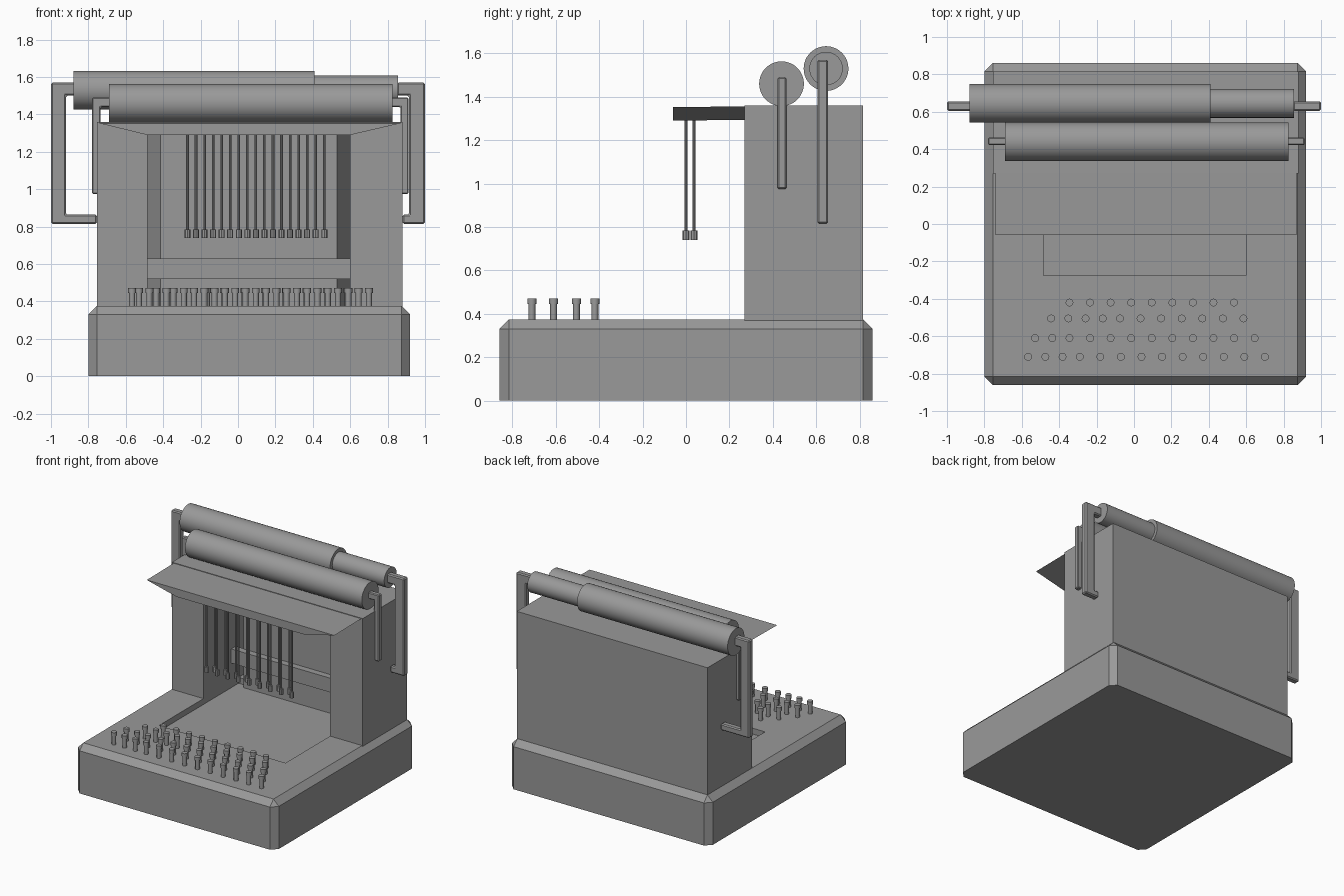
import bpy, bmesh, math
from mathutils import Matrix, Vector

if "Cube" in bpy.data.objects:
    bpy.data.objects.remove(bpy.data.objects["Cube"])

grey = bpy.data.materials.new("plain_grey")
grey.use_nodes = True
shade = (0.32, 0.32, 0.32, 1)
grey.diffuse_color = shade
grey.node_tree.nodes["Principled BSDF"].inputs["Base Color"].default_value = shade


def finish(bm, name, smooth=False):
    bmesh.ops.recalc_face_normals(bm, faces=bm.faces)
    mesh = bpy.data.meshes.new(name)
    bm.to_mesh(mesh)
    bm.free()
    mesh.materials.append(grey)
    obj = bpy.data.objects.new(name, mesh)
    bpy.context.collection.objects.link(obj)
    if smooth:
        bpy.ops.object.select_all(action='DESELECT')
        obj.select_set(True)
        bpy.context.view_layer.objects.active = obj
        bpy.ops.object.shade_smooth_by_angle(angle=math.radians(40))
    return obj


def add_box(bm, low, high):
    low, high = Vector(low), Vector(high)
    size = Matrix.Diagonal((*(high - low), 1))
    bmesh.ops.create_cube(bm, size=1, matrix=Matrix.Translation((low + high) / 2) @ size)


def box(name, low, high):
    bm = bmesh.new()
    add_box(bm, low, high)
    return finish(bm, name)


def add_rod(bm, start, end, radius, sides):
    start, end = Vector(start), Vector(end)
    axis = end - start
    turn = axis.to_track_quat('Z', 'Y').to_matrix().to_4x4()
    bmesh.ops.create_cone(bm, cap_ends=True, segments=sides, radius1=radius, radius2=radius,
                          depth=axis.length, matrix=Matrix.Translation((start + end) / 2) @ turn)


def prism(name, outline, offset, bevel=0):
    """Extrude a closed outline of 3D points along an offset."""
    bm = bmesh.new()
    face = bm.faces.new([bm.verts.new(p) for p in outline])
    grown = bmesh.ops.extrude_face_region(bm, geom=[face], use_keep_orig=True)
    moved = [g for g in grown["geom"] if isinstance(g, bmesh.types.BMVert)]
    bmesh.ops.translate(bm, verts=moved, vec=offset)
    if bevel:
        bmesh.ops.recalc_face_normals(bm, faces=bm.faces)
        bmesh.ops.bevel(bm, geom=bm.edges[:], offset=bevel, segments=1, affect='EDGES')
    return finish(bm, name)


LEFT, RIGHT = -0.755, 0.88          # body sides
OPEN_L, OPEN_R = -0.485, 0.60       # opening sides
DECK, ROOF = 0.375, 1.36

# Base with chamfered sides and top
bm = bmesh.new()
add_box(bm, (-0.80, -0.86, 0), (0.92, 0.86, DECK))
edges = [e for e in bm.edges if max(v.co.z for v in e.verts) > 0.1]
bmesh.ops.bevel(bm, geom=edges, offset=0.045, segments=1, affect='EDGES')
base = finish(bm, "base")

# Shallow well in the deck
cutter = box("well_cutter", (OPEN_L, -0.275, 0.33), (OPEN_R, 0.7, 0.6))
cutter.hide_render = True
cut = base.modifiers.new("well", 'BOOLEAN')
cut.operation, cut.object, cut.solver = 'DIFFERENCE', cutter, 'EXACT'
bpy.context.view_layer.objects.active = base
bpy.ops.object.modifier_apply(modifier=cut.name)
bpy.data.objects.remove(cutter)

# Body walls around the opening, then the roof over them
plan = [(LEFT, 0.27), (OPEN_L, 0.27), (OPEN_L, 0.8), (-0.415, 0.66), (0.53, 0.66),
        (OPEN_R, 0.8), (OPEN_R, 0.27), (RIGHT, 0.27), (RIGHT, 0.815), (LEFT, 0.815)]
prism("body_walls", [(x, y, 0.33) for x, y in plan], (0, 0, 0.96))
box("body_roof", (LEFT, 0.27, 1.29), (RIGHT, 0.815, ROOF))
box("cross_bar", (OPEN_L, 0.61, 0.52), (OPEN_R, 0.665, 0.63))

# Canopy with slanted sides
section = [(-0.74, 1.352), (OPEN_L, 1.29), (OPEN_R, 1.29), (0.868, 1.352)]
prism("canopy", [(x, -0.06, z) for x, z in section], (0, 0.335, 0.004))

# Rollers
def roller(name, x0, x1, y, z, radius):
    bm = bmesh.new()
    add_rod(bm, (x0, y, z), (x1, y, z), radius, 48)
    finish(bm, name, smooth=True)


roller("rear_roller", -0.88, 0.41, 0.645, 1.53, 0.103)
roller("rear_roller_thin_end", 0.4, 0.855, 0.645, 1.53, 0.077)
roller("front_roller", -0.69, 0.825, 0.44, 1.46, 0.103)

# Brackets holding the rollers: C shapes at the rear, L shapes at the front
for side, outer, post, top_end in (("right", -1, -0.92, -0.87), ("left", 1, 0.915, 0.85)):
    wall = LEFT if outer < 0 else RIGHT
    shape = [(top_end, 1.57), (outer, 1.57), (outer, 0.815), (wall, 0.815),
             (wall, 0.865), (post, 0.865), (post, 1.5), (top_end, 1.5)]
    prism("rear_bracket_" + side, [(x, 0.605, z) for x, z in shape], (0, 0.05, 0), 0.008)
for side, outer, post, top_end in (("right", -0.78, -0.735, -0.68), ("left", 0.912, 0.868, 0.815)):
    shape = [(top_end, 1.49), (outer, 1.49), (outer, 0.975),
             (post, 0.975), (post, 1.44), (top_end, 1.44)]
    prism("front_bracket_" + side, [(x, 0.422, z) for x, z in shape], (0, 0.04, 0), 0.006)

# Hanging type rods with small heads, in two staggered rows
bm = bmesh.new()
for i in range(17):
    x, y = -0.27 + i * 0.0457, 0.037 * (i % 2)
    add_rod(bm, (x, y, 0.77), (x, y, 1.3), 0.007, 8)
    add_rod(bm, (x, y, 0.74), (x, y, 0.785), 0.016, 8)
finish(bm, "type_rods", smooth=True)

# Keys: each row has an even run, plus closer keys at its start
rows = [(-0.42, -0.345, 9, 0), (-0.505, -0.075, 7, 4), (-0.61, -0.345, 10, 2), (-0.71, -0.29, 10, 3)]
bm = bmesh.new()
for y, start, count, extra in rows:
    places = [start + 0.11 * i for i in range(count)]
    places += [start - 0.092 * (i + 1) for i in range(extra)]
    for x in places:
        add_rod(bm, (x, y, DECK - 0.01), (x, y, 0.46), 0.016, 12)
        add_rod(bm, (x, y, 0.445), (x, y, 0.472), 0.021, 12)
finish(bm, "keys", smooth=True)
